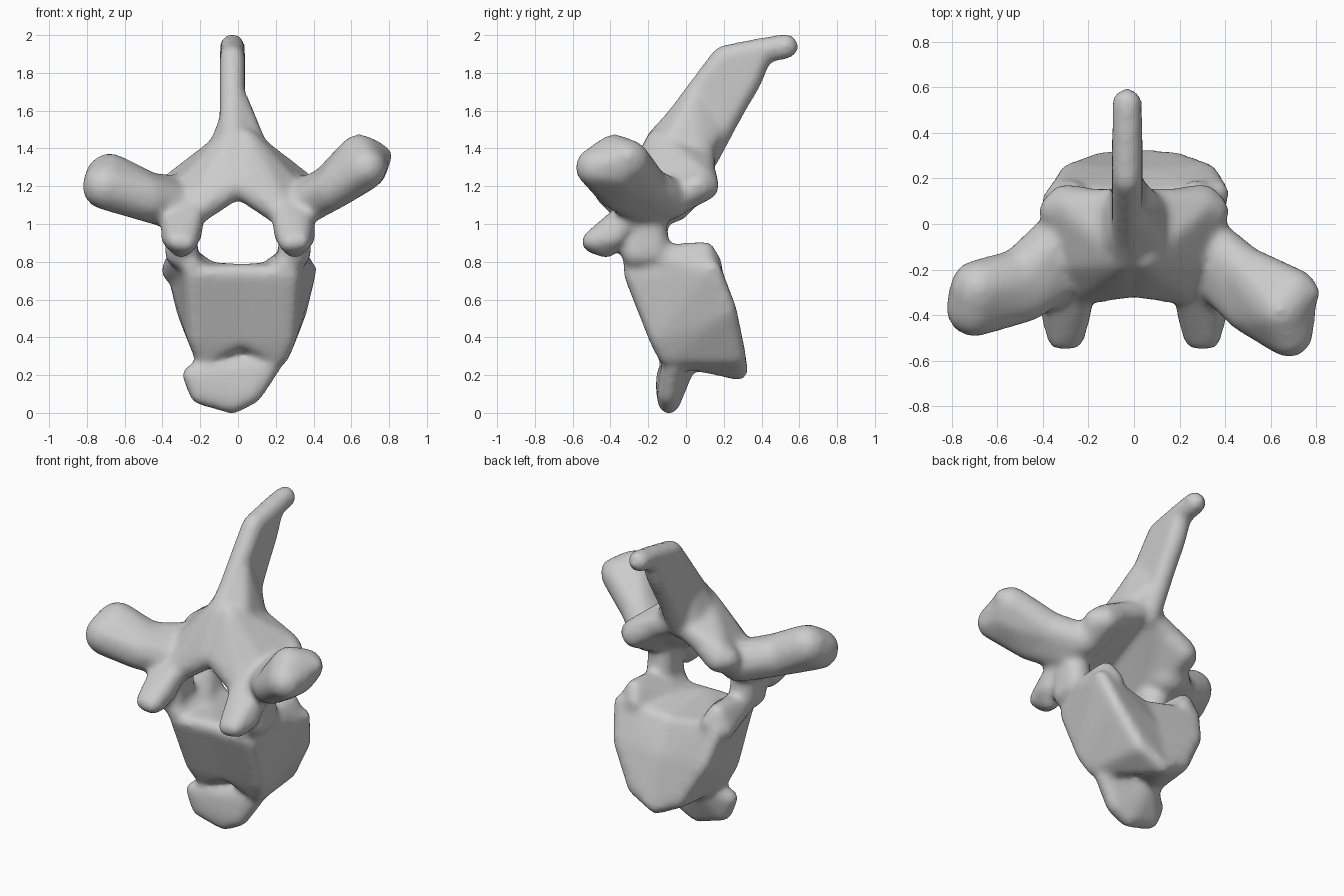
import bpy
import bmesh
from mathutils import Matrix

cube = bpy.data.objects.get("Cube")
if cube:
    bpy.data.objects.remove(cube, do_unlink=True)

bone = bmesh.new()


def blob(radius, *points, side=1, centre=0):
    """Rounded convex lump wrapped around equal balls, optionally mirrored."""
    part = bmesh.new()
    for x, y, z in points:
        place = Matrix.Translation((centre + side * x, y, z))
        bmesh.ops.create_icosphere(part, subdivisions=2, radius=radius, matrix=place)
    hull = bmesh.ops.convex_hull(part, input=part.verts[:])
    unused = {item for item in hull["geom_interior"] if isinstance(item, bmesh.types.BMVert)}
    bmesh.ops.delete(part, geom=list(unused), context="VERTS")
    bmesh.ops.recalc_face_normals(part, faces=part.faces[:])
    lump = bpy.data.meshes.new("lump")
    part.to_mesh(lump)
    part.free()
    bone.from_mesh(lump)
    bpy.data.meshes.remove(lump)


def chain(radius, *stations, **placing):
    """Join neighbouring stations, each a list of points, into a bent limb."""
    for start, end in zip(stations, stations[1:]):
        blob(radius, *start, *end, **placing)


# Front lip hanging below the body
blob(.06, (-.24, -.1, .2), (-.2, -.1, .1), (-.03, -.09, .05), (.07, -.09, .1),
     (.17, -.07, .25), (-.1, 0, .27))

for side in (-1, 1):
    # Half of the body: its middle is hollow, so the rear is a dished heart
    rear_middle = [(0, .1, .7), (0, .2, .5), (0, .28, .22)]
    front_middle = [(0, -.27, .74), (0, -.14, .4)]
    rear_edge = [(.35, .14, .76), (.3, .22, .55), (.16, .27, .3)]
    front_edge = [(.26, -.28, .73), (.24, -.15, .4), (.2, -.1, .3)]
    blob(.05, *rear_middle, *front_middle, *rear_edge, *front_edge,
         side=side, centre=.02)
    # Raised shoulder on top of the body
    blob(.06, (.3, -.2, .83), (.3, .1, .85), (.27, .14, .78), (.25, -.28, .78),
         (.35, .1, .75), (.18, -.1, .76), side=side)
    # Pedicle joining the body to the arch
    blob(.09, (.3, -.26, .85), (.3, -.17, .86), (.3, -.2, 1.1), side=side)
    # Front joint facet, a broad blunt plate
    blob(.055, (.33, -.5, .91), (.27, -.5, .9), (.36, -.38, .93), (.24, -.38, .95),
         (.3, -.42, .87), (.35, -.25, 1.1), (.22, -.28, 1.1), side=side)
    # Rear joint facet
    blob(.08, (.3, .1, 1.2), (.34, .06, 1.2), (.3, -.1, 1.1), (.18, .08, 1.28),
         side=side)
    # Sloping half of the arch
    blob(.08, (.3, -.16, 1.14), (.24, -.28, 1.06), (.3, .08, 1.23), (.03, -.25, 1.2),
         (.04, -.14, 1.43), (.03, .08, 1.36), side=side)
    # Flare where the arch sweeps up into the spine
    blob(.06, (.1, -.1, 1.4), (.1, .06, 1.36), (0, -.1, 1.48), (0, .04, 1.65),
         (0, .15, 1.5), side=side)

# Side wings, the left one higher and longer
wing_root = [(.33, -.08, 1.13), (.35, -.22, 1.1)]
left_middle = [(.48, -.2, 1.2), (.5, -.37, 1.18)]
left_end = [(.68, -.48, 1.3), (.64, -.38, 1.37), (.7, -.3, 1.34), (.67, -.35, 1.28)]
chain(.11, wing_root, left_middle, left_end)
blob(.06, (.76, -.3, 1.36), (.68, -.4, 1.4), (.7, -.4, 1.25))
right_middle = [(.49, -.23, 1.15), (.49, -.31, 1.14)]
right_end = [(.7, -.37, 1.2), (.68, -.28, 1.25)]
chain(.13, wing_root, right_middle, right_end, side=-1)

# Spine blade rising to the back, hooked at the tip
chain(.07, [(0, -.14, 1.45), (0, .1, 1.34)], [(0, -.04, 1.56), (0, .15, 1.43)],
      [(0, .08, 1.72), (0, .24, 1.6)], [(0, .2, 1.88), (0, .34, 1.77)],
      [(0, .4, 1.92)], [(0, .53, 1.94)], centre=-.03)

mesh = bpy.data.meshes.new("vertebra")
bone.to_mesh(mesh)
bone.free()
vertebra = bpy.data.objects.new("vertebra", mesh)
bpy.context.collection.objects.link(vertebra)
bpy.context.view_layer.objects.active = vertebra
vertebra.select_set(True)

# Fuse the lumps into one skin and soften the joins
fuse = vertebra.modifiers.new("fuse", "REMESH")
fuse.mode = "VOXEL"
fuse.voxel_size = .018
soften = vertebra.modifiers.new("soften", "SMOOTH")
soften.factor = .5
soften.iterations = 16
for modifier in (fuse.name, soften.name):
    bpy.ops.object.modifier_apply(modifier=modifier)

# Stand the bone on the ground
lowest = min(vertex.co.z for vertex in mesh.vertices)
mesh.transform(Matrix.Translation((0, 0, -lowest)))

# Plain grey all over, smoothly shaded
colour = (.6, .6, .6, 1)
grey = bpy.data.materials.new("bone grey")
grey.use_nodes = True
grey.diffuse_color = colour
grey.node_tree.nodes["Principled BSDF"].inputs["Base Color"].default_value = colour
mesh.materials.clear()
mesh.materials.append(grey)
bpy.ops.object.shade_smooth()
